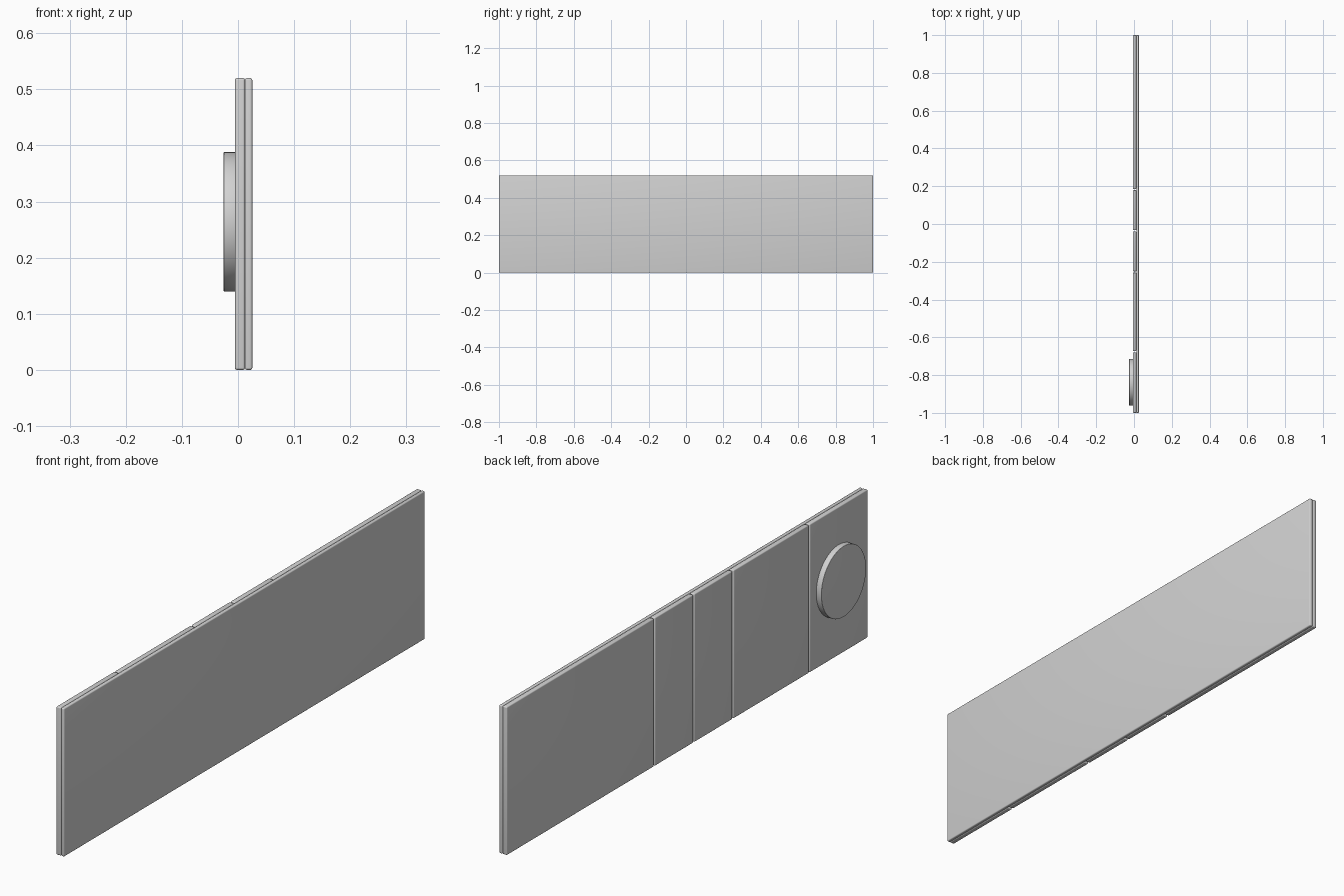
import bpy
import math

cube = bpy.data.objects.get("Cube")
if cube:
    bpy.data.objects.remove(cube, do_unlink=True)

HEIGHT = 0.52
GAP = 0.006

grey = bpy.data.materials.new("light_grey")
grey.use_nodes = True
colour = (0.65, 0.65, 0.65, 1)
grey.diffuse_color = colour
grey.node_tree.nodes["Principled BSDF"].inputs["Base Color"].default_value = colour


def finish(obj, name, bevel):
    """Name, colour, round the edges and smooth the active object."""
    obj.name = name
    obj.data.materials.append(grey)
    bpy.ops.object.transform_apply(location=False, rotation=True, scale=True)
    mod = obj.modifiers.new("rounded_edges", "BEVEL")
    mod.width = bevel
    mod.segments = 4
    mod.limit_method = "ANGLE"
    bpy.ops.object.modifier_apply(modifier=mod.name)
    bpy.ops.object.shade_smooth_by_angle(angle=math.radians(35))


def slab(name, x0, x1, y0, y1):
    bpy.ops.mesh.primitive_cube_add(
        size=1, location=((x0 + x1) / 2, (y0 + y1) / 2, HEIGHT / 2))
    obj = bpy.context.object
    obj.scale = (x1 - x0, y1 - y0, HEIGHT)
    finish(obj, name, 0.004)


# Full-length backing sheet
slab("backing_plate", 0.0125, 0.0255, -1, 1)

# Row of face panels separated by narrow seams
seams = [-1 - GAP / 2, -0.676, -0.254, -0.036, 0.182, 1 + GAP / 2]
names = ["dial_panel", "wide_panel", "narrow_panel_a", "narrow_panel_b", "long_panel"]
for name, start, end in zip(names, seams, seams[1:]):
    slab(name, -0.0055, 0.0125, start + GAP / 2, end - GAP / 2)

# Round raised disc on the end panel
bpy.ops.mesh.primitive_cylinder_add(
    vertices=96, radius=0.124, depth=0.0215,
    location=(-0.01475, -0.838, 0.264), rotation=(0, math.pi / 2, 0))
finish(bpy.context.object, "round_disc", 0.0015)
